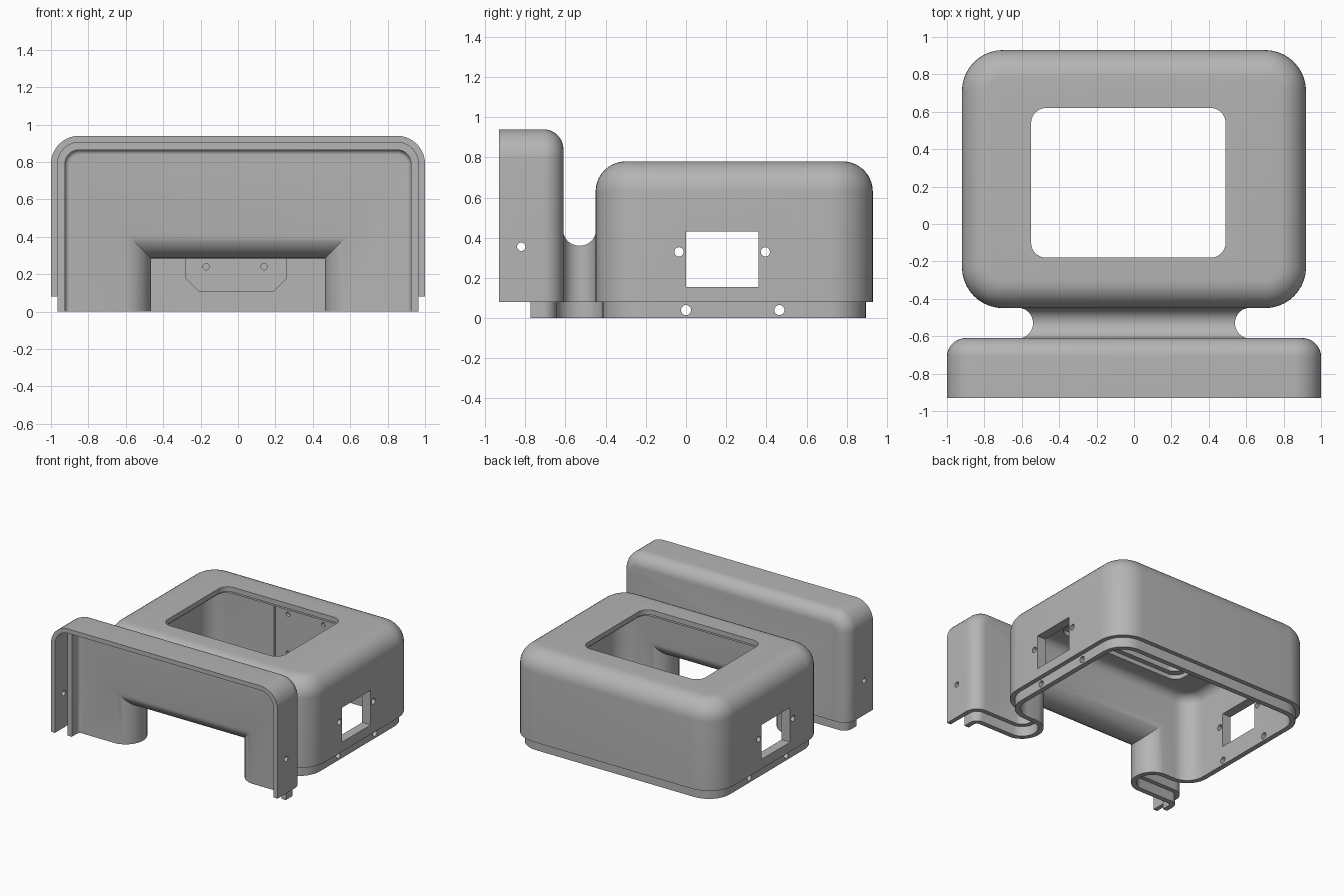
import bpy, bmesh, math
from mathutils import Matrix, Vector

cube = bpy.data.objects.get("Cube")
if cube:
    bpy.data.objects.remove(cube, do_unlink=True)

WALL, LIP = 0.075, 0.035
STEPS = 10


def new_object(name, bm):
    bmesh.ops.recalc_face_normals(bm, faces=bm.faces)
    mesh = bpy.data.meshes.new(name)
    bm.to_mesh(mesh)
    bm.free()
    obj = bpy.data.objects.new(name, mesh)
    bpy.context.collection.objects.link(obj)
    return obj


def loft(name, rings):
    """Closed solid skinned over rings of equal length."""
    bm = bmesh.new()
    loops = [[bm.verts.new(p) for p in ring] for ring in rings]
    for a, b in zip(loops, loops[1:]):
        for i in range(len(a)):
            j = (i + 1) % len(a)
            bm.faces.new((a[i], a[j], b[j], b[i]))
    bm.faces.new(loops[0])
    bm.faces.new(loops[-1])
    return new_object(name, bm)


def round_rect(u0, u1, v0, v1, r, n=STEPS):
    pts = []
    corners = ((u1 - r, v1 - r), (u0 + r, v1 - r), (u0 + r, v0 + r), (u1 - r, v0 + r))
    for k, (cu, cv) in enumerate(corners):
        for i in range(n + 1):
            a = math.pi / 2 * (k + i / n)
            pts.append((cu + r * math.cos(a), cv + r * math.sin(a)))
    return pts


def box(name, lo, hi):
    bm = bmesh.new()
    lo, hi = Vector(lo), Vector(hi)
    size = hi - lo
    bmesh.ops.create_cube(bm, size=1, matrix=Matrix.Translation((lo + hi) / 2)
                          @ Matrix.Diagonal((size.x, size.y, size.z, 1)))
    return new_object(name, bm)


def rod(name, centre, radius, depth, axis):
    bm = bmesh.new()
    turn = Vector((0, 0, 1)).rotation_difference(Vector(axis)).to_matrix().to_4x4()
    bmesh.ops.create_cone(bm, cap_ends=True, segments=24, radius1=radius, radius2=radius,
                          depth=depth, matrix=Matrix.Translation(centre) @ turn)
    return new_object(name, bm)


def combine(target, tool, operation):
    mod = target.modifiers.new("combine", 'BOOLEAN')
    mod.operation, mod.solver, mod.object = operation, 'EXACT', tool
    bpy.context.view_layer.objects.active = target
    bpy.ops.object.modifier_apply(modifier=mod.name)
    bpy.data.objects.remove(tool, do_unlink=True)


def fillet(r):
    """(inset, rise) pairs of a quarter round."""
    for i in range(STEPS + 1):
        a = math.pi / 2 * i / STEPS
        yield r * (1 - math.cos(a)), r * math.sin(a)


def body(d):
    def ring(o, z):
        e = d + o
        return [(x, y, z) for x, y in
                round_rect(-0.92 + e, 0.92 - e, -0.45 + e, 0.93 - e, 0.22 - e)]
    r = 0.15 - d
    return loft("body", [ring(0, -0.5)] + [ring(o, 0.63 + h) for o, h in fillet(r)])


def housing(d, front):
    def ring(o, y):
        e = d + o
        return [(x, y, z) for x, z in round_rect(-1 + e, 1 - e, -0.6, 0.94 - e, 0.15 - e)]
    r = 0.1 - d
    return loft("housing", [ring(0, front)] + [ring(o, -0.71 + h) for o, h in fillet(r)])


def neck(d):
    # saddle with a half-round groove over the top and down both sides
    radius = 0.08 + d

    def ring(y, drop):
        w, h = 0.62 - drop, 0.44 - drop
        return [(-w, y, -0.7), (w, y, -0.7), (w, y, h), (-w, y, h)]
    rings = [ring(-0.55 - radius, 0)]
    for i in range(21):
        a = math.pi * i / 20
        rings.append(ring(-0.53 - (radius + 0.002) * math.cos(a), radius * math.sin(a)))
    rings.append(ring(-0.51 + radius, 0))
    return loft("neck", rings)


def solid(name, d, front):
    obj = body(d)
    obj.name = name
    combine(obj, housing(d, front), 'UNION')
    combine(obj, neck(d), 'UNION')
    return obj


# Outer skin, with a thinner skirt stepping in below it
shell = solid("enclosure_shell", 0, -0.93)
combine(shell, box("trim", (-2, -2, -1), (2, 2, 0.08)), 'DIFFERENCE')
skirt = solid("skirt", LIP, -0.775)
combine(skirt, box("trim", (-2, -2, -1), (2, 2, 0)), 'DIFFERENCE')
combine(shell, skirt, 'UNION')

# Hollow interior and the stepped rebate round the open front
combine(shell, solid("hollow", WALL, -1.1), 'DIFFERENCE')
rebate = [[(x, y, z) for x, z in round_rect(-1 + LIP, 1 - LIP, -0.6, 0.94 - LIP, 0.15 - LIP)]
          for y in (-1.1, -0.775)]
combine(shell, loft("rebate", rebate), 'DIFFERENCE')

# Top opening and the wider pocket under it
for name, grow, z0, z1 in (("opening", 0, 0.6, 0.9), ("pocket", 0.04, 0.6, 0.74)):
    outline = round_rect(-0.55 - grow, 0.49 + grow, -0.18 - grow, 0.62 + grow, 0.08)
    combine(shell, loft(name, [[(x, y, z) for x, y in outline] for z in (z0, z1)]), 'DIFFERENCE')

# Side windows and screw holes, through both sides
combine(shell, box("window", (-2, 0, 0.155), (2, 0.36, 0.43)), 'DIFFERENCE')
for y, z, r in ((-0.035, 0.33, 0.023), (0.395, 0.33, 0.023),
                (0, 0.04, 0.025), (0.465, 0.04, 0.025), (-0.82, 0.355, 0.021)):
    combine(shell, rod("hole", (0, y, z), r, 4, (1, 0, 0)), 'DIFFERENCE')

# Chamfered recess with four blind holes inside the back wall
plate = round_rect(-0.28, 0.26, 0.11, 0.68, 0.07, 1)
combine(shell, loft("recess", [[(x, y, z) for x, z in plate] for y in (0.75, 0.875)]), 'DIFFERENCE')
for x in (-0.17, 0.14):
    for z in (0.24, 0.55):
        combine(shell, rod("blind_hole", (x, 0.87, z), 0.017, 0.06, (0, 1, 0)), 'DIFFERENCE')

# Plain grey plastic
grey = bpy.data.materials.new("grey_plastic")
grey.use_nodes = True
colour = (0.46, 0.46, 0.46, 1)
grey.diffuse_color = colour
grey.node_tree.nodes["Principled BSDF"].inputs["Base Color"].default_value = colour
shell.data.materials.clear()
shell.data.materials.append(grey)

bpy.ops.object.select_all(action='DESELECT')
shell.select_set(True)
bpy.context.view_layer.objects.active = shell
bpy.ops.object.shade_smooth_by_angle(angle=math.radians(30))
